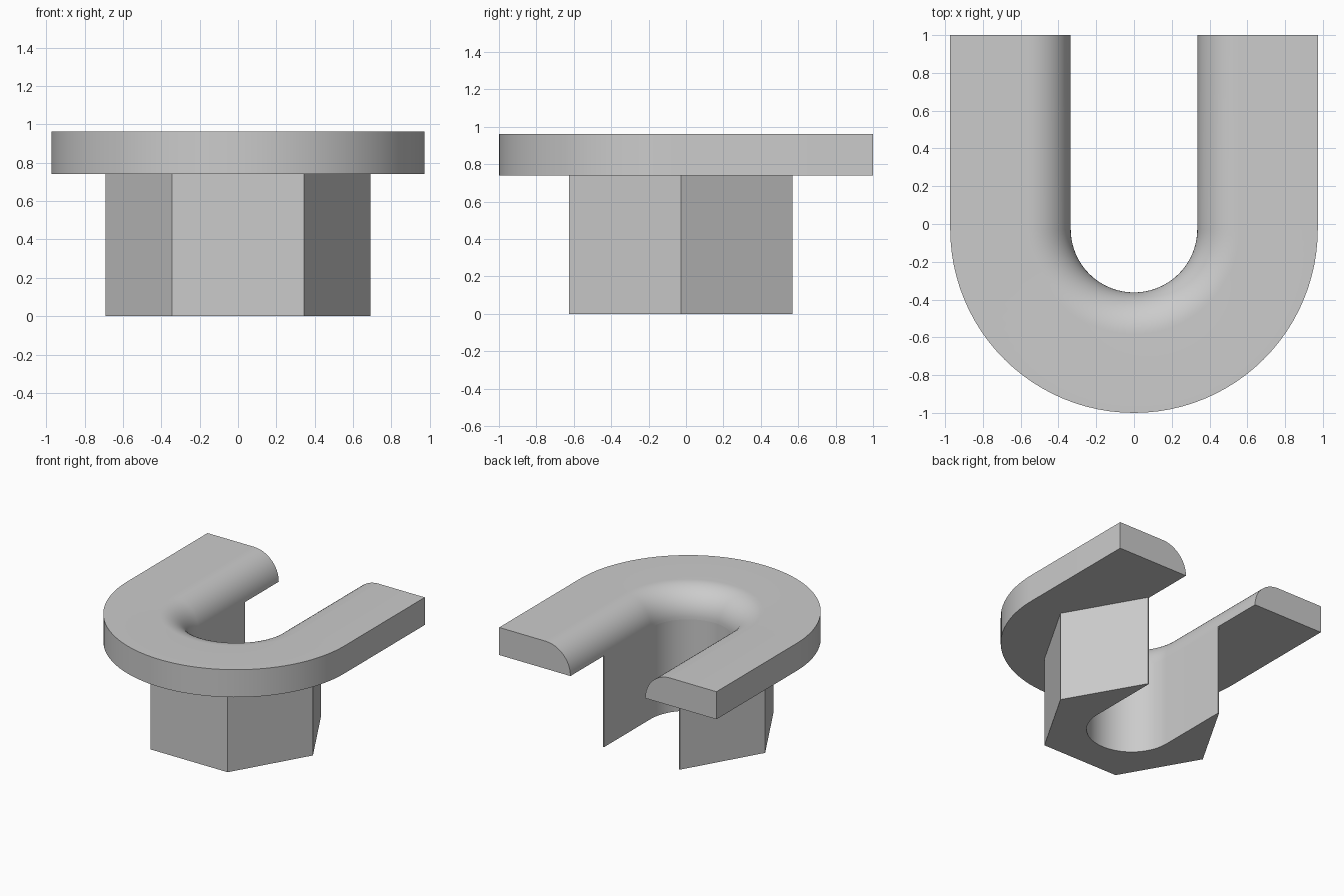
import bpy
import bmesh
from math import sin, cos, pi, radians

cube = bpy.data.objects.get("Cube")
if cube:
    bpy.data.objects.remove(cube)

CY = -0.027                  # centre of the round end
OUTER, INNER = 0.973, 0.335  # plate radius and slot half width
BACK = 1.0
Z_PLATE, Z_TOP = 0.74, 0.963
HEX = 0.69
SEGS = 48

grey = bpy.data.materials.new("plain grey")
grey.use_nodes = True
grey.diffuse_color = (0.6, 0.6, 0.6, 1)
grey.node_tree.nodes["Principled BSDF"].inputs["Base Color"].default_value = (0.6, 0.6, 0.6, 1)


def finish(bm, name):
    bmesh.ops.recalc_face_normals(bm, faces=bm.faces)
    mesh = bpy.data.meshes.new(name)
    bm.to_mesh(mesh)
    bm.free()
    mesh.materials.append(grey)
    obj = bpy.data.objects.new(name, mesh)
    bpy.context.collection.objects.link(obj)
    bpy.ops.object.select_all(action='DESELECT')
    obj.select_set(True)
    bpy.context.view_layer.objects.active = obj
    bpy.ops.object.shade_smooth_by_angle(angle=radians(30))
    return obj


def u_path(r, back):
    """U-shaped path open at the back, running from left to right."""
    arc = [(r * cos(pi * i / SEGS), CY - r * sin(pi * i / SEGS)) for i in range(SEGS + 1)]
    return [(r, back)] + arc + [(-r, back)]


# U-shaped plate: cross-section with a rounded inner top edge, swept along the U
fillet = Z_TOP - Z_PLATE
section = [(OUTER, Z_PLATE), (OUTER, Z_TOP)]
section += [(INNER + fillet * (1 - sin(a)), Z_PLATE + fillet * cos(a))
            for a in (pi / 2 * i / 16 for i in range(17))]
bm = bmesh.new()
rails = [[bm.verts.new((x, y, z)) for x, y in u_path(r, BACK)] for r, z in section]
for a, b in zip(rails, rails[1:] + rails[:1]):
    for i in range(len(a) - 1):
        bm.faces.new((a[i], a[i + 1], b[i + 1], b[i]))
for end in (0, -1):
    bm.faces.new([rail[end] for rail in rails])
finish(bm, "slotted_plate")

# Hexagonal shank with the same slot cut through to the back
corners = [(HEX * cos(radians(a)), CY + HEX * sin(radians(a)))
           for a in (120, 180, 240, 300, 360, 420)]
outline = corners + u_path(INNER, corners[0][1])
bm = bmesh.new()
base = bm.faces.new([bm.verts.new((x, y, 0)) for x, y in outline])
new = bmesh.ops.extrude_face_region(bm, geom=[base])["geom"]
bmesh.ops.translate(bm, vec=(0, 0, Z_PLATE),
                    verts=[v for v in new if isinstance(v, bmesh.types.BMVert)])
finish(bm, "hexagonal_shank")
